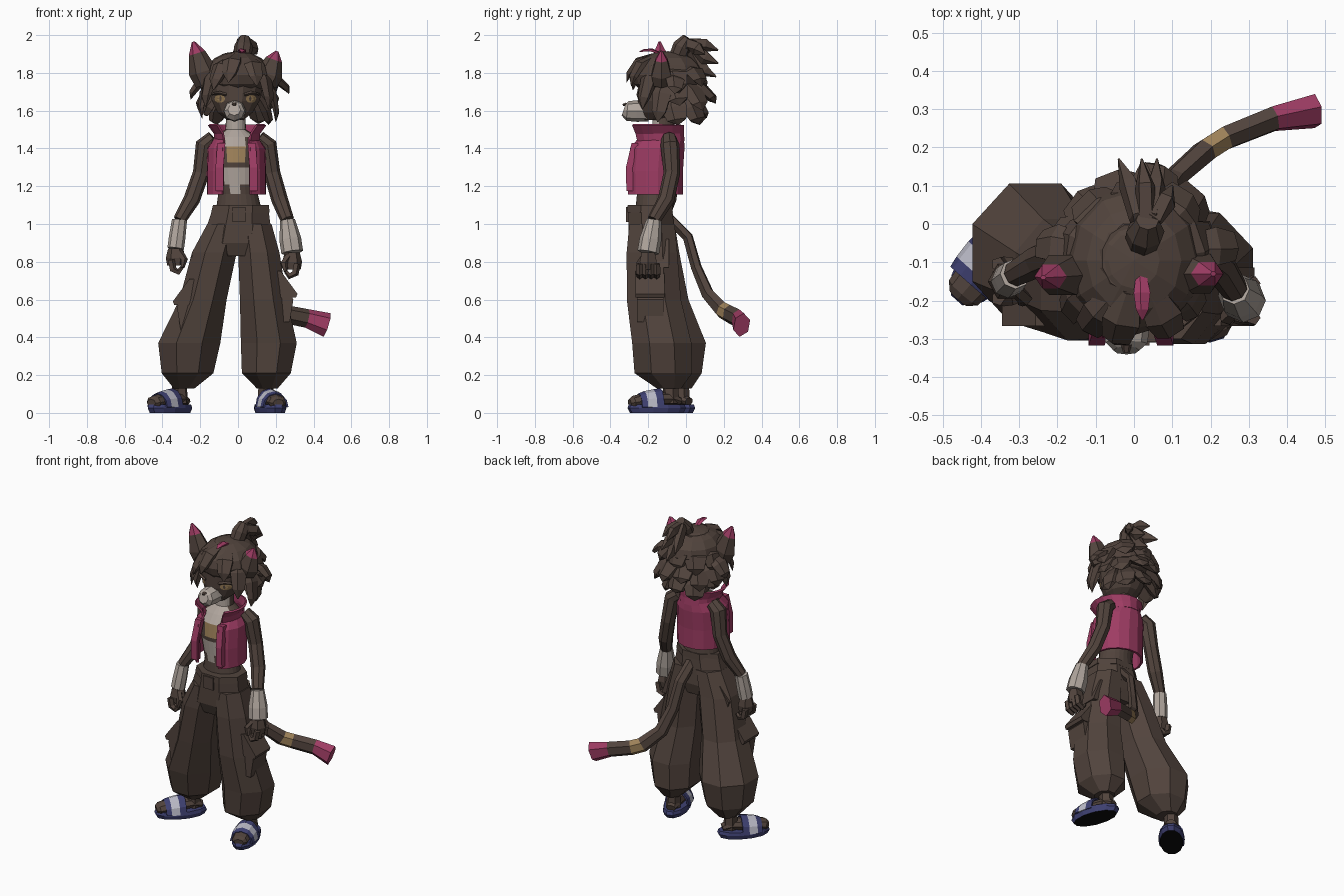
import bpy, bmesh, random
from math import sin, cos, pi, radians
from mathutils import Vector, Matrix
from mathutils.bvhtree import BVHTree

random.seed(4)
if "Cube" in bpy.data.objects:
    bpy.data.objects.remove(bpy.data.objects["Cube"])


def material(name, r, g, b):
    m = bpy.data.materials.new(name)
    m.use_nodes = True
    m.diffuse_color = (r, g, b, 1)
    m.node_tree.nodes["Principled BSDF"].inputs["Base Color"].default_value = (r, g, b, 1)
    return m


BROWN = material("dark brown", .083, .057, .046)
MAGENTA = material("magenta", .34, .045, .125)
CREAM = material("pale fur", .43, .375, .335)
TAN = material("tan", .34, .22, .1)
BLUE = material("navy blue", .05, .053, .17)
STRIPE = material("pale lavender", .5, .5, .58)
BLACK = material("black", .004, .004, .004)


def ring(z, x, y, rx, ry, n=8, gap=0):
    """Horizontal ellipse; gap leaves an opening of that half angle at the front."""
    angles = [gap + (2 * pi - 2 * gap) * i / (n - 1) if gap else 2 * pi * (i + .5) / n
              for i in range(n)]
    return [Vector((x + rx * sin(a), y - ry * cos(a), z)) for a in angles]


def loft(name, rings, mats, segments=None, closed=True, caps=True, rule=None, matrix=None):
    """Skin rings of points; segments colours each band, rule colours by centre and normal."""
    bm = bmesh.new()
    rows = [[bm.verts.new(matrix @ p if matrix else p) for p in r] for r in rings]
    n = len(rows[0])
    for k, (a, b) in enumerate(zip(rows, rows[1:])):
        for i in range(n if closed else n - 1):
            j = (i + 1) % n
            f = bm.faces.new((a[i], a[j], b[j], b[i]))
            f.material_index = segments[k] if segments else 0
    if caps:
        for r, k in ((rows[0], 0), (rows[-1], -1)):
            bm.faces.new(r).material_index = segments[k] if segments else 0
    bmesh.ops.recalc_face_normals(bm, faces=bm.faces)
    if rule:
        for f in bm.faces:
            f.material_index = rule(f.calc_center_median(), f.normal)
    mesh = bpy.data.meshes.new(name)
    bm.to_mesh(mesh)
    bm.free()
    for m in mats:
        mesh.materials.append(m)
    obj = bpy.data.objects.new(name, mesh)
    bpy.context.collection.objects.link(obj)
    return obj


def tube(name, points, mats, n=6, flat=1, ref=(0, 1, 0), **options):
    """Tapered tube through (x, y, z, radius) points, flattened along ref."""
    centres = [Vector(p[:3]) for p in points]
    rings = []
    for i, c in enumerate(centres):
        t = (centres[min(i + 1, len(centres) - 1)] - centres[max(i - 1, 0)]).normalized()
        side = t.cross(Vector(ref)).normalized()
        norm = side.cross(t)
        r = points[i][3]
        rings.append([c + side * r * cos(2 * pi * k / n) + norm * r * flat * sin(2 * pi * k / n)
                      for k in range(n)])
    return loft(name, rings, mats, **options)


def shell(obj, thickness):
    m = obj.modifiers.new("thickness", "SOLIDIFY")
    m.thickness, m.offset = thickness, 0


def plate(name, target, x, z, rx, rz, mat, lift):
    """Thin decal laid onto the front of the target mesh."""
    bm = bmesh.new()
    bm.from_mesh(target.data)
    tree = BVHTree.FromBMesh(bm)
    bm.free()
    rows = []
    for scale in (1, .5, .05):
        row = []
        for i in range(10):
            a = 2 * pi * i / 10
            px, pz = x + rx * scale * cos(a), z + rz * scale * sin(a)
            hit = tree.ray_cast(Vector((px, -1, pz)), Vector((0, 1, 0)))[0]
            row.append((hit or Vector((px, -.2, pz))) - Vector((0, lift, 0)))
        rows.append(row)
    loft(name, rows, [mat])


# Trousers: hips, two baggy legs, waistband, buckle
loft("trouser_hips", [ring(1.1, .015, -.19, .155, .125), ring(1, .005, -.185, .18, .13),
                      ring(.9, -.005, -.18, .2, .135), ring(.83, -.005, -.175, .12, .11)], [BROWN])
loft("waistband", [ring(1.06, .013, -.19, .168, .13), ring(1.1, .015, -.19, .16, .128)], [BROWN])
loft("belt_buckle", [ring(z, .005, -.3, .05, .025, 4) for z in (1.01, 1.09)], [BROWN])
legs = {
    "right_leg": [(1, -.07, -.18, .1, .13), (.85, -.125, -.17, .128, .145),
                  (.6, -.185, -.135, .135, .16), (.37, -.258, -.075, .178, .195),
                  (.21, -.267, -.065, .148, .16), (.13, -.285, -.035, .06, .07)],
    "left_leg": [(1, .085, -.18, .1, .13), (.85, .11, -.18, .118, .145),
                 (.6, .135, -.17, .135, .155), (.37, .163, -.128, .16, .17),
                 (.21, .15, -.12, .14, .165), (.13, .155, -.09, .06, .07)],
}
for name, rows in legs.items():
    loft(name, [ring(*r) for r in rows], [BROWN])

# Cargo pockets with flaps
for side, s, off, down in (("right", -1, -.03, .04), ("left", 1, 0, 0)):
    loft(side + "_pocket", [ring(z - down, s * x + off, -.19, w, .1, 4) for z, x, w in
         ((.72, .2, .045), (.6, .24, .075), (.48, .235, .055))], [BROWN])
    loft(side + "_pocket_flap", [ring(z - down, s * x + off, -.19, w, .108, 4) for z, x, w in
         ((.75, .195, .045), (.63, .255, .085), (.61, .25, .08))], [BROWN])
    loft(side + "_hip_pocket", [ring(z, s * x, -.16, w, .1, 4) for z, x, w in
         ((.92, .14, .06), (.83, .175, .1 if s < 0 else .06), (.77, .175, .09))], [BROWN])


# Torso with pale chest and tan tuft
def chest(c, n):
    tan = 1.33 < c.z < 1.42
    half = .065 if 1.22 < c.z < 1.3 or c.z > 1.42 else .05 if tan else .025
    if n.y > -.4 or c.z < 1.16 or abs(c.x + .012) > half or 1.3 < c.z < 1.33:
        return 0
    return 2 if tan else 1


loft("torso", [ring(*r, 24) for r in (
    (1.06, .005, -.17, .125, .1), (1.16, 0, -.17, .105, .09), (1.21, -.005, -.17, .108, .093),
    (1.3, -.01, -.17, .12, .1), (1.325, -.01, -.17, .122, .102), (1.41, -.01, -.16, .135, .1),
    (1.46, -.01, -.135, .12, .085), (1.5, -.012, -.12, .055, .06), (1.6, -.012, -.12, .05, .055))],
    [BROWN, CREAM, TAN], rule=chest)

# Open sleeveless vest with a standing collar
shell(loft("vest", [ring(z, -.008, y, rx, ry, 14, gap) for z, y, rx, ry, gap in (
    (1.155, -.17, .152, .15, .5), (1.28, -.17, .152, .15, .48), (1.4, -.16, .148, .148, .48),
    (1.46, -.14, .105, .125, .65))], [MAGENTA], closed=False, caps=False), .014)
shell(loft("vest_collar", [ring(z, -.005, y, rx, ry, 14, gap) for z, y, rx, ry, gap in (
    (1.44, -.145, .115, .135, .62), (1.48, -.155, .118, .14, .68), (1.525, -.17, .15, .155, .76))],
    [MAGENTA], closed=False, caps=False), .012)
for s in (-1, 1):
    loft("vest_front_trim", [ring(z, s * x - .008, y, .03, .025, 4) for z, x, y in
         ((1.175, .09, -.298), (1.3, .09, -.3), (1.43, .08, -.27))], [MAGENTA])

# Arms, pale cuffs, hands with curled fingers
arms = {
    "right": (-1, [(-.13, -.09, 1.455, .04), (-.175, -.085, 1.42, .05), (-.195, -.075, 1.27, .044),
                   (-.245, -.095, 1.13, .044), (-.31, -.13, 1.02, .034)], (-.33, -.15, .87)),
    "left": (1, [(.11, -.09, 1.455, .04), (.155, -.085, 1.42, .05), (.18, -.075, 1.27, .044),
                 (.22, -.105, 1.13, .044), (.262, -.17, 1.02, .036)], (.287, -.2, .85)),
}
for side, (s, path, wrist) in arms.items():
    w = Vector(wrist)
    tube(side + "_arm", path, [BROWN], 8)
    wide = .058 if s > 0 else .044
    tube(side + "_wrist_fur", [(*path[-1][:3], .04), (*w.lerp(Vector(path[-1][:3]), .4), wide),
                               (*w, wide)], [CREAM], 8)
    tube(side + "_palm", [(*w, .04), (*(w + Vector((0, 0, -.05))), .052),
                          (*(w + Vector((0, 0, -.09))), .045)], [BROWN])
    for j in range(4):
        d = .045 - .03 * j
        tube(side + "_finger", [(*(w + Vector((s * a, d, b))), r) for a, b, r in
             ((.025, -.06, .019), (.015, -.11, .021), (-.015, -.125, .018), (-.035, -.1, .01))], [BROWN], 5)
    tube(side + "_thumb", [(*(w + Vector((-s * a, b, c))), r) for a, b, c, r in
         ((.02, -.02, -.02, .02), (.045, -.045, -.06, .02), (.035, -.055, -.1, .011))], [BROWN], 5)

# Bare feet in striped sandals
for side, spot, turn in (("right", (-.36, -.082, 0), -.72), ("left", (.17, -.155, 0), .3)):
    m = Matrix.Translation(spot) @ Matrix.Rotation(turn, 4, "Z")
    loft(side + "_sandal_sole", [ring(z, 0, 0, w, w * 2.1, 12) for z, w in
         ((0, .07), (.025, .077), (.045, .073))], [BLUE, BLACK],
         rule=lambda c, n: int(n.z < -.9), matrix=m)
    tube(side + "_foot", [(0, .13, .06, .03), (0, .08, .075, .045), (0, -.05, .07, .058),
                          (0, -.13, .055, .05), (0, -.15, .052, .03)], [BROWN], 8, .7, (0, 0, 1), matrix=m)
    tube(side + "_ankle", [(0, .08, .05, .045), (0, .075, .17, .04)], [BROWN], matrix=m)
    arches = [[Vector((w * cos(pi * k / 6), y, .03 + h * sin(pi * k / 6))) for k in range(7)]
              for y, w, h in ((-.1, .066, .068), (-.07, .071, .08), (-.02, .074, .09), (.02, .072, .095))]
    shell(loft(side + "_sandal_strap", arches, [BLUE, STRIPE], [0, 1, 0], False, False, matrix=m), .01)

# Tail with tan band and magenta tip
tube("tail", [(.02, -.09, 1.03, .035), (.035, .01, .93, .035), (.055, .055, .77, .036),
              (.1, .115, .63, .042), (.185, .19, .545, .048), (.24, .225, .525, .048),
              (.365, .275, .5, .05), (.472, .295, .465, .066)],
     [BROWN, TAN, MAGENTA], 6, .7, (.5, -.8, 0), segments=[0, 0, 0, 0, 1, 0, 2])

# Head, muzzle, eyes
head = loft("head", [ring(*r, 12) for r in (
    (1.55, -.015, -.16, .045, .07), (1.59, -.015, -.135, .095, .115), (1.65, -.012, -.12, .13, .138),
    (1.74, -.01, -.11, .15, .15), (1.83, -.008, -.1, .14, .14), (1.9, -.005, -.09, .08, .09))], [BROWN])
tube("muzzle", [(-.015, -.2, 1.6, .06), (-.018, -.26, 1.598, .06), (-.02, -.31, 1.598, .055),
                (-.02, -.33, 1.605, .034)], [CREAM], 8, .95, (0, 0, 1))
tube("nose", [(-.02, -.315, 1.635, .014), (-.02, -.335, 1.63, .009)], [BROWN], 6, .7, (0, 0, 1))
for s in (-1, 1):
    x = -.014 + s * .083
    plate("eye", head, x, 1.663, .028, .022, TAN, .005)
    plate("pupil", head, x - s * .004, 1.664, .006, .014, BROWN, .008)
    tube("brow", [(x - s * .035, -.25, 1.685, .008), (x, -.238, 1.694, .01),
                  (x + s * .045, -.2, 1.687, .006)], [BROWN], 4)

# Ears, magenta towards the tip
for side, base, tip, edge in (("right", (-.165, -.13, 1.74), (-.237, -.14, 1.965), 1.905),
                              ("left", (.145, -.13, 1.74), (.207, -.13, 1.915), 1.87)):
    a, b = Vector(base), Vector(tip)
    cut = (edge - a.z) / (b.z - a.z)
    rows = [(*a.lerp(b, t), r) for t, r in ((0, .06), (.3, .075), (cut, .045), (1, .008))]
    tube(side + "_ear", rows, [BROWN, MAGENTA], 6, .8, segments=[0, 0, 1])

# Hair: cap plus long pointed locks
bpy.ops.mesh.primitive_uv_sphere_add(segments=12, ring_count=8, location=(0, -.095, 1.79))
cap = bpy.context.object
cap.name = "hair_cap"
cap.scale = (.175, .195, .125)
cap.data.materials.append(BROWN)
CENTRE = Vector((0, -.09, 1.74))


def lock(base, tip, r=.055, mat=BROWN, bulge=.2, name="hair_lock"):
    a, b = Vector(base), Vector(tip)
    points = [(*a, r * .6)]
    for t, k, scale in ((.35, 1, 1), (.7, .7, .75)):
        p = a.lerp(b, t)
        points.append((*(p + (p - CENTRE) * bulge * k), r * scale))
    tube(name, points + [(*b, .003)], [mat], 5, .4, (a.lerp(b, .5) - CENTRE).normalized())


fringe = [((-.04, -.18, 1.88), (-.13, -.28, 1.71)), ((-.01, -.18, 1.89), (-.05, -.315, 1.75)),
          ((.05, -.18, 1.88), (.1, -.29, 1.73)), ((-.1, -.15, 1.84), (-.17, -.24, 1.62)),
          ((.1, -.15, 1.84), (.16, -.23, 1.61)), ((.13, -.1, 1.78), (.2, -.15, 1.54)),
          ((-.13, -.1, 1.78), (-.19, -.15, 1.56)), ((.13, -.06, 1.79), (.27, -.06, 1.69)),
          ((-.13, -.06, 1.79), (-.25, -.06, 1.66))]
for base, tip in fringe:
    lock(base, tip)
lock((.02, -.13, 1.9), (.022, -.25, 1.91), .024, MAGENTA, .1, "coloured_lock")
for z, low, wide, deep, count in ((1.83, 1.71, .2, .19, 5), (1.76, 1.62, .22, .23, 6),
                                  (1.69, 1.55, .17, .18, 5)):
    for i in range(count):
        a = radians(-80 + 160 * i / (count - 1))
        k = random.uniform(.88, 1.06)
        lock((.1 * sin(a), -.09 + .1 * cos(a), z),
             (wide * k * sin(a), -.07 + deep * k * cos(a), low + random.uniform(-.03, .03)), .075)

# Tied tuft at the crown
tube("crown_knob", [(.02, -.05, 1.87, .045), (.03, -.02, 1.94, .05), (.035, .01, 1.985, .03)],
     [BROWN], 8)
for x, y, z in ((-.04, .17, 1.85), (.02, .17, 1.92), (.06, .17, 1.85), (.1, .1, 1.9), (.03, .16, 1.78)):
    tube("crown_tuft", [(.025, -.03, 1.92, .03), (.025 + x * .3, .02, 1.95, .04),
                        (.015 + x * .7, y * .6, z + .03, .038), (x, y, z, .004)], [BROWN], 5, .7, (1, 0, 0))
